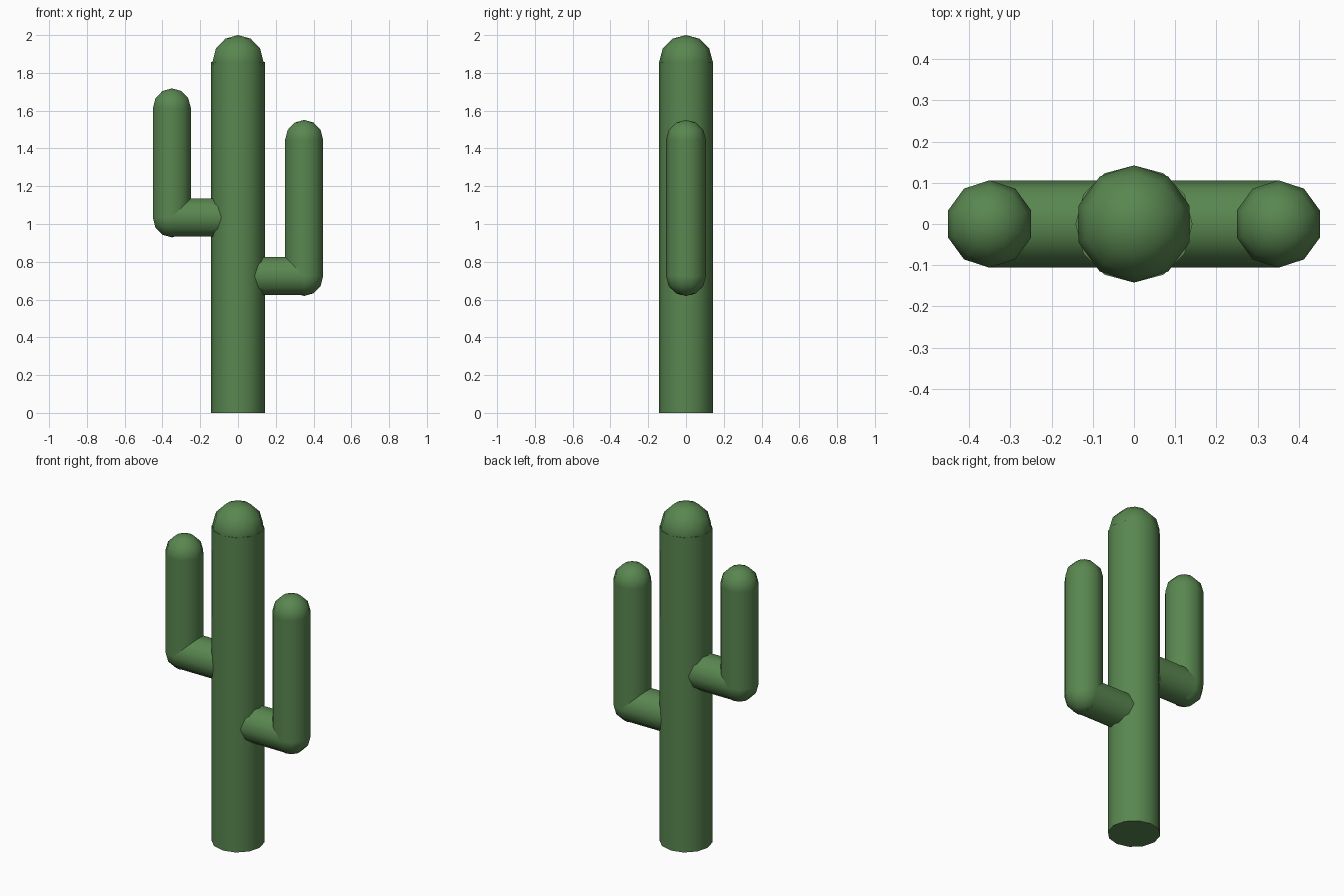
import bpy
import math

if "Cube" in bpy.data.objects:
    bpy.data.objects.remove(bpy.data.objects["Cube"])

TRUNK_R, TRUNK_TOP = 0.142, 1.858
ARM_R, ARM_X = 0.106, 0.35

green = bpy.data.materials.new("cactus_green")
green.diffuse_color = (0.1, 0.24, 0.08, 1)
green.use_nodes = True
green.node_tree.nodes["Principled BSDF"].inputs["Base Color"].default_value = green.diffuse_color


def finish(name):
    ob = bpy.context.object
    ob.name = name
    ob.data.materials.append(green)
    bpy.ops.object.shade_smooth_by_angle(angle=math.radians(50))


def tube(name, sides, r, length, centre, tilt=0.0):
    bpy.ops.mesh.primitive_cylinder_add(vertices=sides, radius=r, depth=length,
                                        location=centre, rotation=(0, tilt, 0))
    finish(name)


def ball(name, r, centre):
    bpy.ops.mesh.primitive_uv_sphere_add(segments=10, ring_count=6, radius=r,
                                         location=centre)
    finish(name)


# Trunk with rounded top
tube("trunk", 12, TRUNK_R, TRUNK_TOP, (0, 0, TRUNK_TOP / 2))
ball("trunk_cap", TRUNK_R, (0, 0, TRUNK_TOP))

# Arms: horizontal branch, elbow, upright and rounded tip
for side, sign, low, high in (("right", 1, 0.725, 1.445), ("left", -1, 1.035, 1.612)):
    x = sign * ARM_X
    tube(side + "_branch", 10, ARM_R, ARM_X, (x / 2, 0, low), sign * math.pi / 2)
    ball(side + "_elbow", ARM_R, (x, 0, low))
    tube(side + "_upright", 10, ARM_R, high - low, (x, 0, (low + high) / 2))
    ball(side + "_tip", ARM_R, (x, 0, high))
